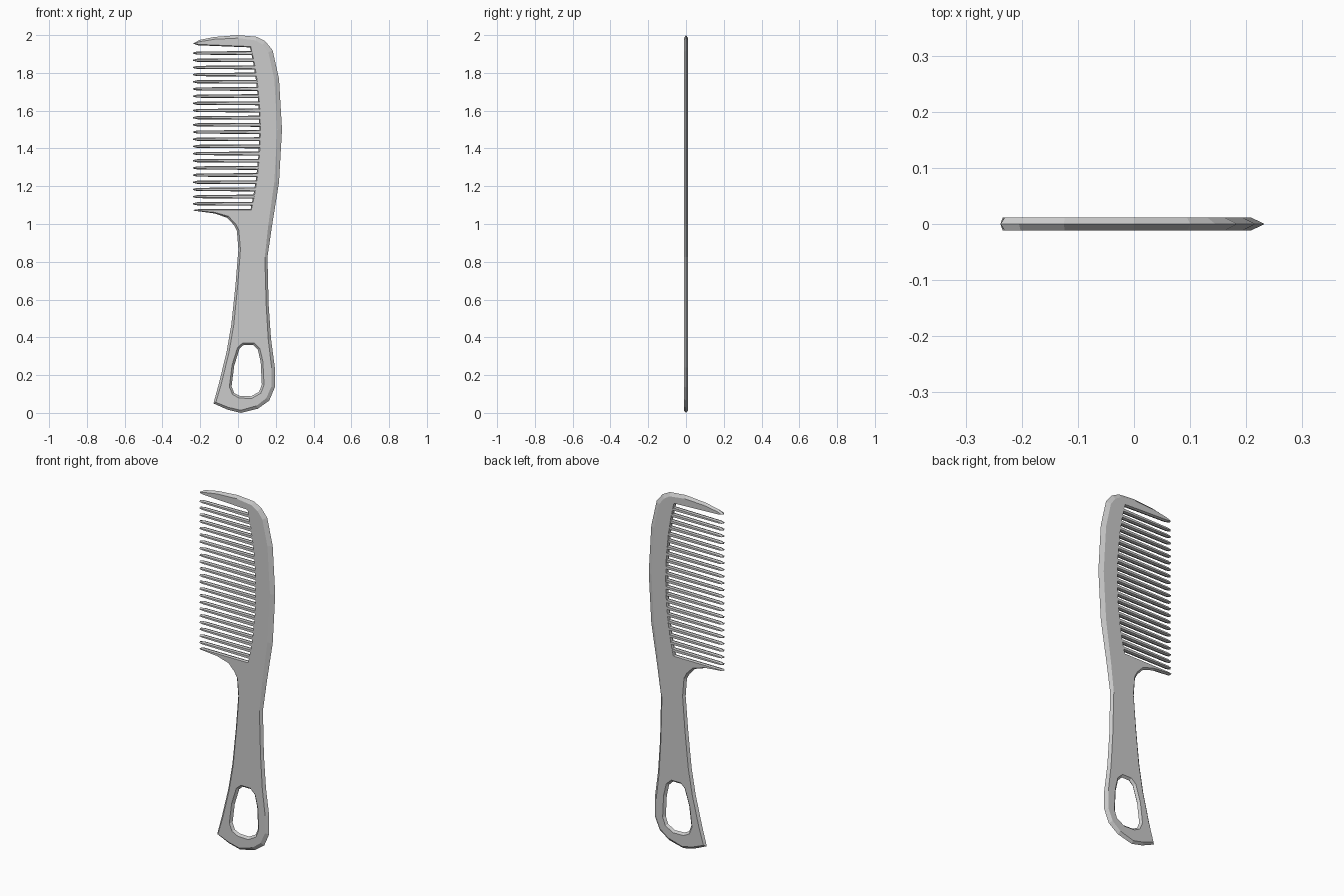
import bpy
import bmesh
from mathutils import Vector
from mathutils.geometry import tessellate_polygon

if "Cube" in bpy.data.objects:
    bpy.data.objects.remove(bpy.data.objects["Cube"])

HALF = 0.0118  # half thickness of the flat faces


def root_x(z):
    """Curved line where the teeth meet the spine."""
    return 0.113 - 0.048 * ((z - 1.5) / 0.43) ** 2


def inset(loop):
    """Move each (x, z, amount) point along its corner bisector, to the left of travel."""
    out = []
    n = len(loop)
    for i, (x, z, d) in enumerate(loop):
        p = Vector((x, z))
        a = (p - Vector(loop[i - 1][:2])).normalized()
        b = (Vector(loop[(i + 1) % n][:2]) - p).normalized()
        m = Vector((-a.y, a.x)) + Vector((-b.y, b.x))
        out.append(p + m.normalized() * d)
    return out


def bevelled_plate(name, loops, half):
    """Flat plate with a pointed rim; the first loop is the outline, others are holes."""
    bm = bmesh.new()
    flat_pts, front, back = [], [], []
    for loop in loops:
        face = inset(loop)
        mid = [bm.verts.new((x, 0, z)) for x, z, _ in loop]
        f = [bm.verts.new((p.x, -half, p.y)) for p in face]
        k = [bm.verts.new((p.x, half, p.y)) for p in face]
        n = len(loop)
        for i in range(n):
            j = (i + 1) % n
            bm.faces.new((mid[i], mid[j], f[j], f[i]))
            bm.faces.new((mid[j], mid[i], k[i], k[j]))
        flat_pts.append([Vector((p.x, p.y, 0)) for p in face])
        front += f
        back += k
    for tri in tessellate_polygon(flat_pts):
        bm.faces.new([front[i] for i in tri])
        bm.faces.new([back[i] for i in reversed(tri)])
    bmesh.ops.recalc_face_normals(bm, faces=bm.faces[:])
    bmesh.ops.dissolve_limit(bm, angle_limit=0.001, verts=bm.verts[:], edges=bm.edges[:])
    mesh = bpy.data.meshes.new(name)
    bm.to_mesh(mesh)
    bm.free()
    obj = bpy.data.objects.new(name, mesh)
    bpy.context.collection.objects.link(obj)
    return obj


# Outline, clockwise from the top tip: x, z, rim width
outline = [
    (-0.238, 1.955, .008), (-0.205, 1.974, .009), (-0.125, 1.99, .012),
    (0, 2.0, .016), (0.1, 1.991, .02), (0.145, 1.967, .023), (0.183, 1.92, .025),
    (0.217, 1.77, .025), (0.233, 1.5, .025), (0.217, 1.22, .025), (0.18, 0.99, .02),
    (0.156, 0.825, .014), (0.162, 0.575, .013), (0.175, 0.39, .015),
    (0.195, 0.24, .017), (0.195, 0.135, .019), (0.165, 0.065, .02),
    (0.105, 0.022, .017), (0.015, 0.0, .014), (-0.055, 0.017, .013),
    (-0.13, 0.05, .014), (-0.1, 0.16, .013), (-0.06, 0.325, .013),
    (-0.035, 0.47, .013), (-0.013, 0.68, .012), (0.002, 0.865, .011),
    (-0.006, 0.965, .011), (-0.022, 0.995, .011), (-0.057, 1.033, .01),
    (-0.125, 1.056, .006), (-0.238, 1.071, .004), (-0.225, 1.078, .003),
]
outline += [(root_x(z), z, .006) for z in (1.08, 1.15, 1.25, 1.37, 1.5, 1.63, 1.75, 1.85, 1.935)]
outline += [(-0.21, 1.946, .005)]
outline = [(x, z, d) for x, z, d in reversed(outline)]

# Hanging hole, clockwise so its rim widens into the plate
hole = [
    (-0.02, 0.25), (0.008, 0.34), (0.03, 0.36), (0.08, 0.36), (0.105, 0.335),
    (0.12, 0.27), (0.126, 0.15), (0.112, 0.112), (0.07, 0.088), (0.01, 0.09),
    (-0.02, 0.105), (-0.034, 0.14),
]
bevelled_plate("comb_body", [outline, [(x, z, .012) for x, z in hole]], HALF)

# Row of pointed teeth set into the spine
for i in range(22):
    z = 1.905 - 0.038 * i
    r = root_x(z) + 0.012
    tooth = [
        (-0.238, z - .003, .007), (-0.215, z - .0085, .0045), (r, z - .0105, .0045),
        (r, z + .0105, .0045), (-0.215, z + .0085, .0045), (-0.238, z + .003, .007),
    ]
    bevelled_plate(f"tooth_{i + 1:02d}", [tooth], HALF - 0.0006)
